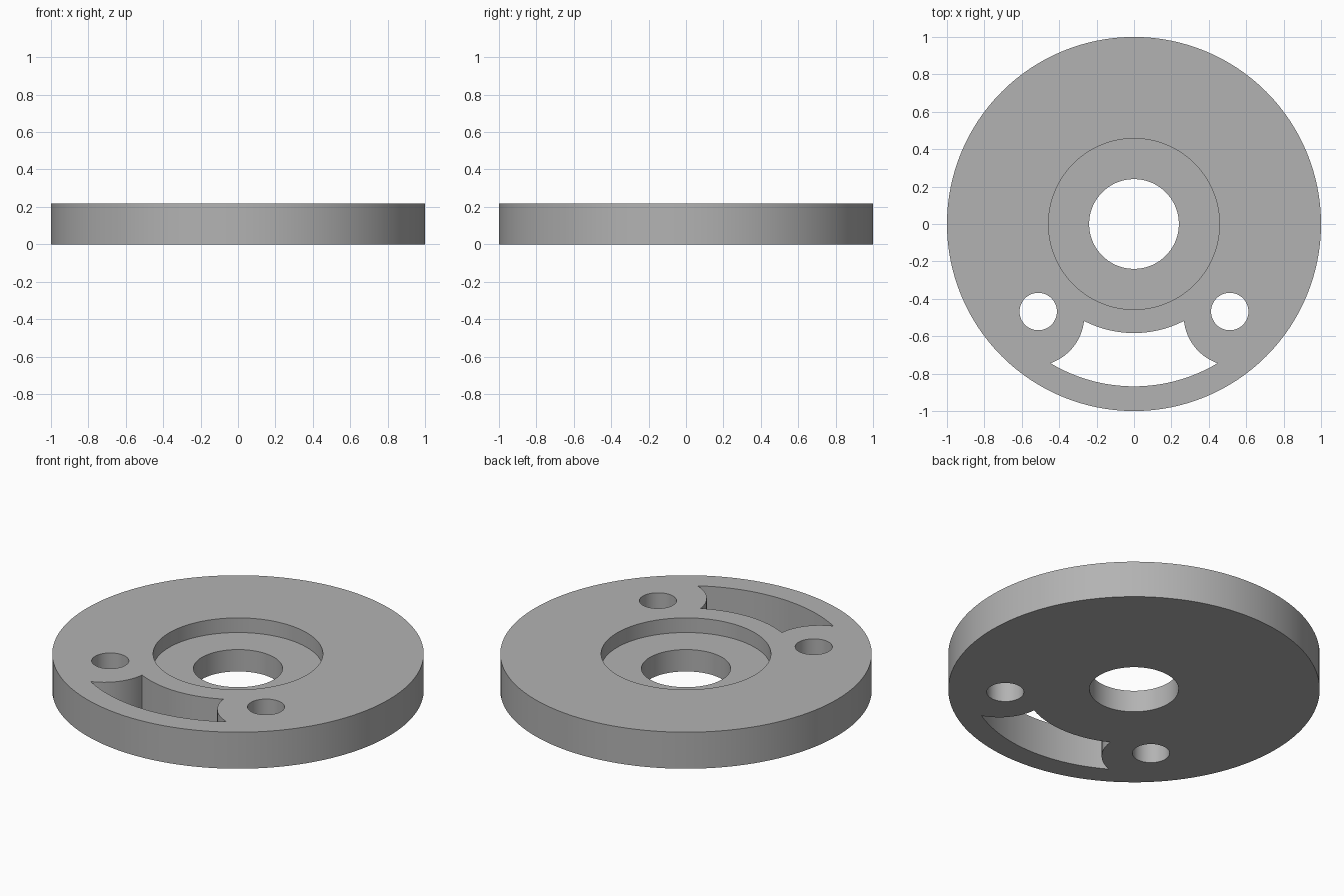
import bpy, bmesh
from math import sin, cos, pi, atan2, radians, sqrt

HEIGHT = 0.217
FLOOR = 0.13          # level of the recess floor

cube = bpy.data.objects.get("Cube")
if cube:
    bpy.data.objects.remove(cube, do_unlink=True)

steel = bpy.data.materials.new("grey metal")
steel.use_nodes = True
GREY = (0.45, 0.45, 0.45, 1)
steel.diffuse_color = GREY
steel.node_tree.nodes["Principled BSDF"].inputs["Base Color"].default_value = GREY


def arc(cx, cy, r, start, end, steps):
    """Points along an arc, both ends included."""
    angles = [start + (end - start) * i / steps for i in range(steps + 1)]
    return [(cx + r * cos(a), cy + r * sin(a)) for a in angles]


def circle(cx, cy, r, steps):
    return arc(cx, cy, r, 0, 2 * pi, steps)[:-1]


def prism(name, outline, low, high):
    """Closed solid made by raising a flat outline."""
    bm = bmesh.new()
    face = bm.faces.new([bm.verts.new((x, y, low)) for x, y in outline])
    raised = bmesh.ops.extrude_face_region(bm, geom=[face])["geom"]
    verts = [v for v in raised if isinstance(v, bmesh.types.BMVert)]
    bmesh.ops.translate(bm, verts=verts, vec=(0, 0, high - low))
    bmesh.ops.recalc_face_normals(bm, faces=bm.faces)
    mesh = bpy.data.meshes.new(name)
    bm.to_mesh(mesh)
    bm.free()
    mesh.materials.append(steel)
    obj = bpy.data.objects.new(name, mesh)
    bpy.context.collection.objects.link(obj)
    return obj


def slot_outline(inner, outer, end_r, bearing):
    """Curved slot whose two ends bulge inwards around the bolt holes."""
    mid = (inner + outer) / 2
    cx, cy = mid * cos(bearing), mid * sin(bearing)

    def corner(r):
        # where the end arc crosses the slot wall of radius r
        a = (mid * mid + r * r - end_r * end_r) / (2 * mid * r)
        swing = bearing - atan2(sqrt(1 - a * a), a)
        return r * cos(swing), r * sin(swing)

    (ix, iy), (ox, oy) = corner(inner), corner(outer)
    start = atan2(iy - cy, ix - cx) % (2 * pi)
    end = atan2(oy - cy, ox - cx) % (2 * pi)
    right_end = arc(cx, cy, end_r, start, end, 20)
    left_end = [(-x, y) for x, y in reversed(right_end)]
    a_in, a_out = atan2(iy, ix), atan2(oy, ox)
    outer_wall = arc(0, 0, outer, a_out, -pi - a_out, 32)[1:-1]
    inner_wall = arc(0, 0, inner, -pi - a_in, a_in, 32)[1:-1]
    return right_end + outer_wall + left_end + inner_wall


# Round plate
plate = prism("flange_plate", circle(0, 0, 1, 128), 0, HEIGHT)

# Recess, bore, bolt holes and curved slot
below, above = -0.1, HEIGHT + 0.1
cutters = [
    prism("recess_cutter", circle(0, 0, 0.457, 96), FLOOR, above),
    prism("bore_cutter", circle(0, 0, 0.24, 72), below, above),
    prism("slot_cutter", slot_outline(0.583, 0.868, 0.27, radians(-42.4)), below, above),
]
for side in (-1, 1):
    cutters.append(prism("bolt_hole_cutter", circle(side * 0.512, -0.468, 0.1, 48), below, above))

bpy.context.view_layer.objects.active = plate
for cutter in cutters:
    cutter.hide_render = True
    cut = plate.modifiers.new(cutter.name, "BOOLEAN")
    cut.operation = "DIFFERENCE"
    cut.solver = "EXACT"
    cut.object = cutter
    bpy.ops.object.modifier_apply(modifier=cut.name)
    bpy.data.objects.remove(cutter, do_unlink=True)

bpy.ops.object.select_all(action="DESELECT")
plate.select_set(True)
bpy.ops.object.shade_smooth_by_angle(angle=radians(30))
